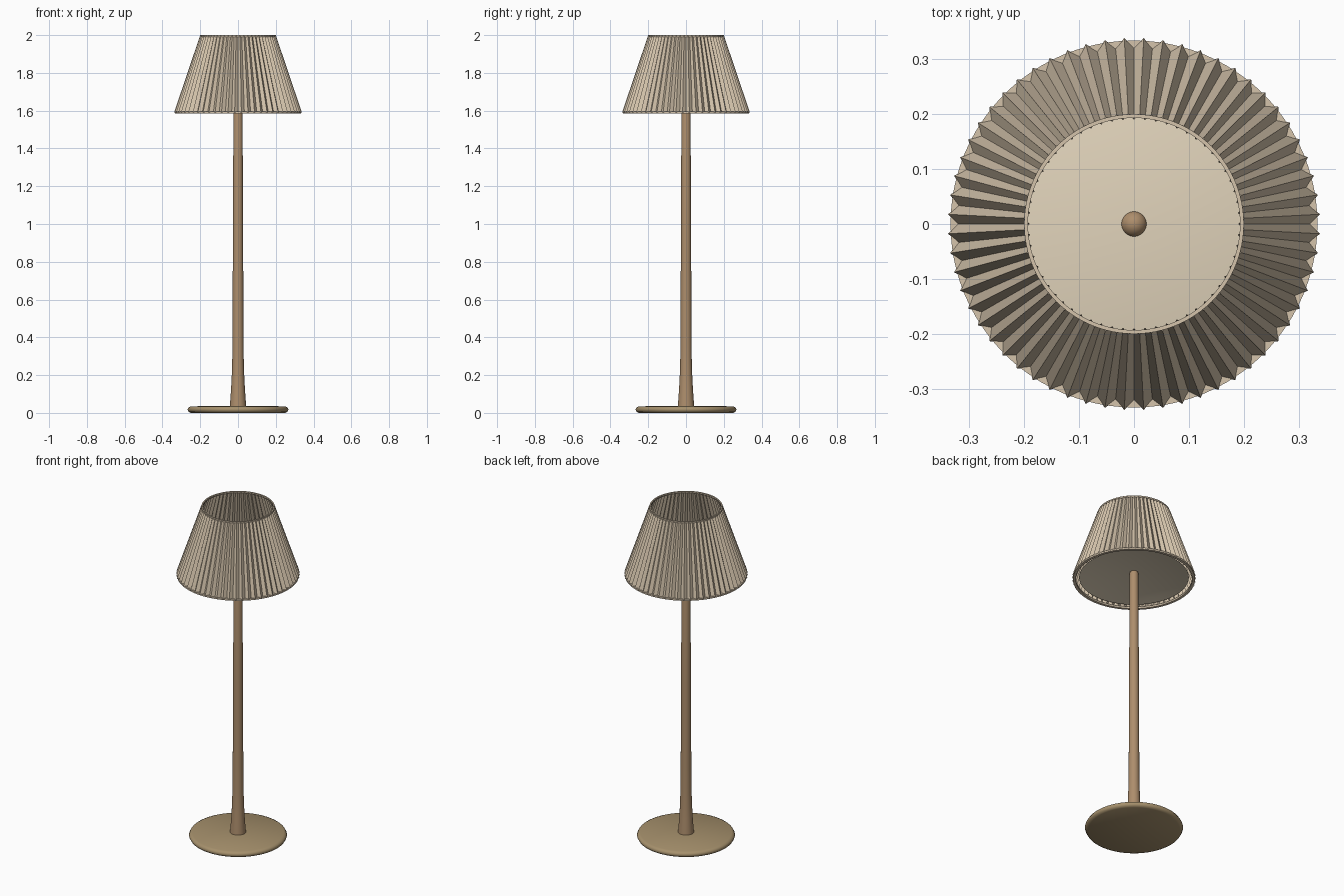
import bpy, bmesh, math

if "Cube" in bpy.data.objects:
    bpy.data.objects.remove(bpy.data.objects["Cube"])


def material(name, color):
    m = bpy.data.materials.new(name)
    m.diffuse_color = (*color, 1)
    m.use_nodes = True
    m.node_tree.nodes["Principled BSDF"].inputs["Base Color"].default_value = m.diffuse_color
    return m


FABRIC = material("fabric", (0.66, 0.55, 0.41))
OPAL = material("opal", (0.76, 0.66, 0.50))
WOOD = material("wood", (0.42, 0.27, 0.15))
BRASS = material("brass", (0.38, 0.28, 0.15))


def finish(bm, name, mat, smooth=None):
    me = bpy.data.meshes.new(name)
    bm.to_mesh(me)
    bm.free()
    ob = bpy.data.objects.new(name, me)
    bpy.context.collection.objects.link(ob)
    me.materials.append(mat)
    if smooth is not None:
        bpy.ops.object.select_all(action='DESELECT')
        ob.select_set(True)
        bpy.context.view_layer.objects.active = ob
        bpy.ops.object.shade_smooth_by_angle(angle=math.radians(smooth))
    return ob


def lathe(name, profile, mat, segments=64, closed=False, smooth=40):
    """Revolve (radius, z) points about the z axis."""
    bm = bmesh.new()
    verts = [bm.verts.new((r, 0, z)) for r, z in profile]
    pairs = list(zip(verts, verts[1:] + verts[:1]))
    edges = [bm.edges.new(p) for p in (pairs if closed else pairs[:-1])]
    bmesh.ops.spin(bm, geom=verts + edges, cent=(0, 0, 0), axis=(0, 0, 1),
                   angle=2 * math.pi, steps=segments)
    bmesh.ops.remove_doubles(bm, verts=bm.verts, dist=1e-5)
    bmesh.ops.recalc_face_normals(bm, faces=bm.faces)
    return finish(bm, name, mat, smooth)


# Foot: thin disc with a rounded rim
lathe("base", [(0, 0), (0.25, 0), (0.262, 0.006), (0.268, 0.018), (0.262, 0.029),
               (0.25, 0.035), (0, 0.036)], BRASS, smooth=70)

# Pole: flared at the foot, gently tapered, domed at the top
pole = [(0, 0.02), (0.044, 0.02), (0.043, 0.04), (0.037, 0.12), (0.033, 0.2),
        (0.030, 0.3), (0.029, 0.45), (0.027, 0.95), (0.024, 1.62)]
pole += [(0.024 * math.cos(a), 1.62 + 0.024 * math.sin(a))
         for a in (math.radians(d) for d in (20, 40, 60, 75))] + [(0, 1.644)]
lathe("pole", pole, WOOD, 32)

# Pleated shade: zigzag sheet, ridges and valleys alternating
PLEATS = 60
bm = bmesh.new()
low, high = [], []
for i in range(PLEATS * 2):
    a = math.pi * i / PLEATS
    ridge = i % 2 == 1
    for ring, r, z in ((low, 0.339 if ridge else 0.322, 1.59),
                       (high, 0.201 if ridge else 0.19, 1.998)):
        ring.append(bm.verts.new((r * math.cos(a), r * math.sin(a), z)))
for i in range(PLEATS * 2):
    j = (i + 1) % (PLEATS * 2)
    bm.faces.new((low[i], low[j], high[j], high[i]))
finish(bm, "pleated_shade", FABRIC)

# Thin hoops that hold the pleats at both ends
lathe("bottom_hoop", [(0.318, 1.585), (0.334, 1.585), (0.334, 1.595), (0.318, 1.595)],
      FABRIC, 96, closed=True)
lathe("top_hoop", [(0.193, 1.991), (0.200, 1.991), (0.200, 2.0), (0.193, 2.0)],
      FABRIC, 96, closed=True)

# Diffuser: shallow domed sheet across the shade opening, pierced by the pole
R, RISE = 0.300, 0.03
lathe("diffuser", [(R * t, 1.598 + RISE * (1 - t * t))
                   for t in (1, 0.85, 0.7, 0.5, 0.3, 0.15, 0)], OPAL, 64)
